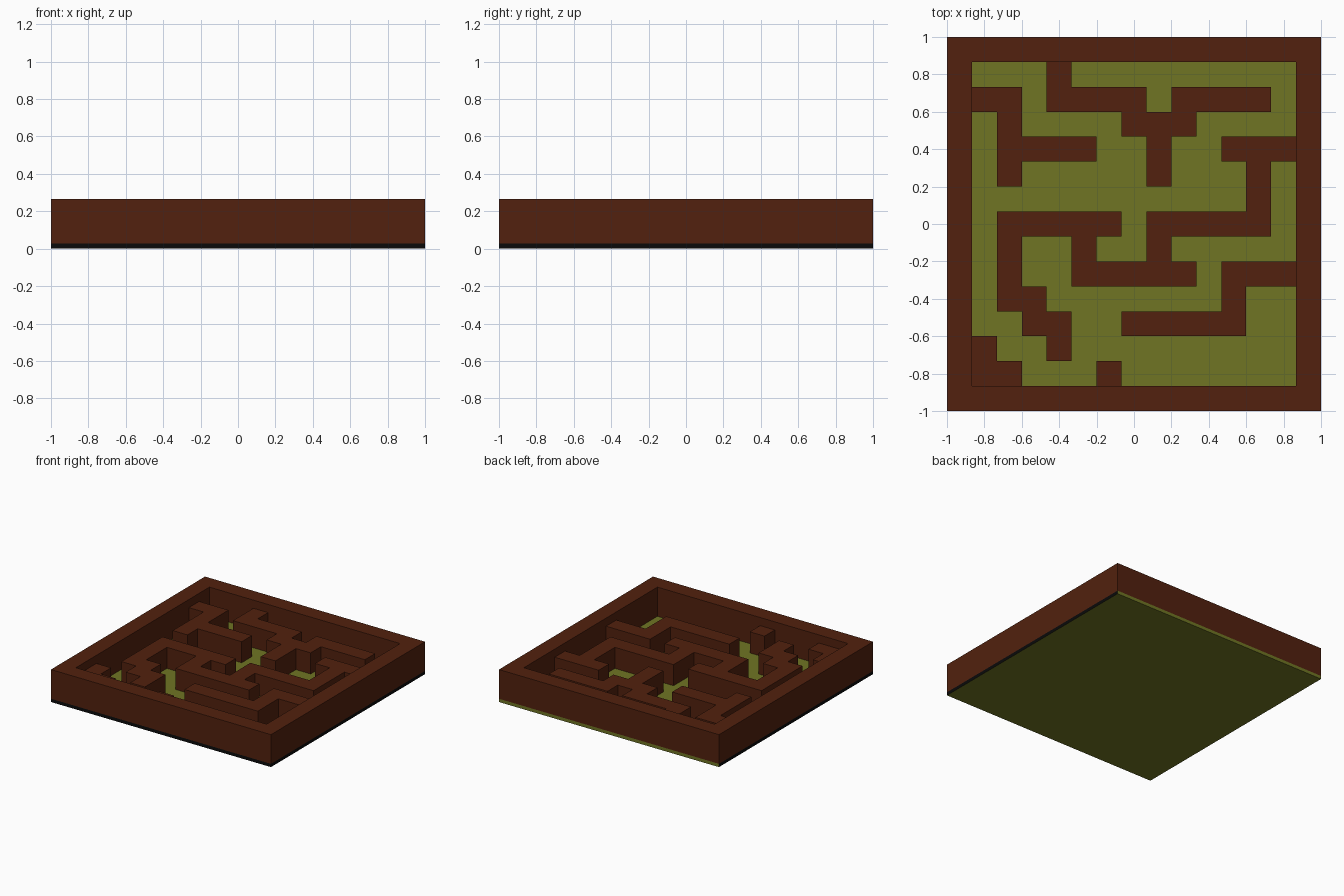
import bpy
import bmesh

CELLS = 15
CELL = 2 / CELLS
FLOOR_TOP = 0.0267
WALL_TOP = 0.2
FRAME_TOP = 0.2667

# Inner maze, back row first
MAZE = [
    "...#.........",
    "##.####.####.",
    ".#....###....",
    ".####..#..###",
    ".#.....#...#.",
    "...........#.",
    ".#####.#####.",
    ".#..#..#.....",
    ".#..#####.###",
    ".##.......#..",
    "..##..#####..",
    "#..#.........",
    "##...#.......",
]

cube = bpy.data.objects.get("Cube")
if cube:
    bpy.data.objects.remove(cube, do_unlink=True)


def material(name, colour):
    mat = bpy.data.materials.new(name)
    mat.use_nodes = True
    mat.diffuse_color = colour
    mat.node_tree.nodes["Principled BSDF"].inputs["Base Color"].default_value = colour
    return mat


brown = material("brown wood", (0.084, 0.0152, 0.0044, 1))
olive = material("olive floor", (0.162, 0.178, 0.017, 1))
black = material("black trim", (0.003, 0.003, 0.003, 1))


def build(name, cells, bottom, top, mats):
    """Raise a set of (column, row) cells into one clean solid."""
    bm = bmesh.new()
    for col, row in cells:
        x, y = -1 + col * CELL, 1 - row * CELL
        corners = [(x, y - CELL), (x + CELL, y - CELL), (x + CELL, y), (x, y)]
        bm.faces.new([bm.verts.new((px, py, bottom)) for px, py in corners])
    bmesh.ops.remove_doubles(bm, verts=bm.verts, dist=0.001)
    raised = bmesh.ops.extrude_face_region(bm, geom=bm.faces[:], use_keep_orig=True)
    for v in raised["geom"]:
        if isinstance(v, bmesh.types.BMVert):
            v.co.z = top
    bmesh.ops.recalc_face_normals(bm, faces=bm.faces)
    bmesh.ops.dissolve_limit(bm, angle_limit=0.01, verts=bm.verts, edges=bm.edges)
    mesh = bpy.data.meshes.new(name)
    bm.to_mesh(mesh)
    bm.free()
    for mat in mats:
        mesh.materials.append(mat)
    obj = bpy.data.objects.new(name, mesh)
    bpy.context.collection.objects.link(obj)
    return obj


every_cell = [(c, r) for c in range(CELLS) for r in range(CELLS)]
border = [(c, r) for c, r in every_cell if {c, r} & {0, CELLS - 1}]
inner = [(c + 1, r + 1) for r, line in enumerate(MAZE)
         for c, mark in enumerate(line) if mark == "#"]

# Base board: olive, with black front and side edges
base = build("base_board", every_cell, 0, FLOOR_TOP, [olive, black])
for face in base.data.polygons:
    if abs(face.normal.x) > 0.5 or face.normal.y < -0.5:
        face.material_index = 1

# Tall outer frame and lower maze walls
build("outer_frame", border, FLOOR_TOP, FRAME_TOP, [brown])
build("maze_walls", inner, FLOOR_TOP, WALL_TOP, [brown])
